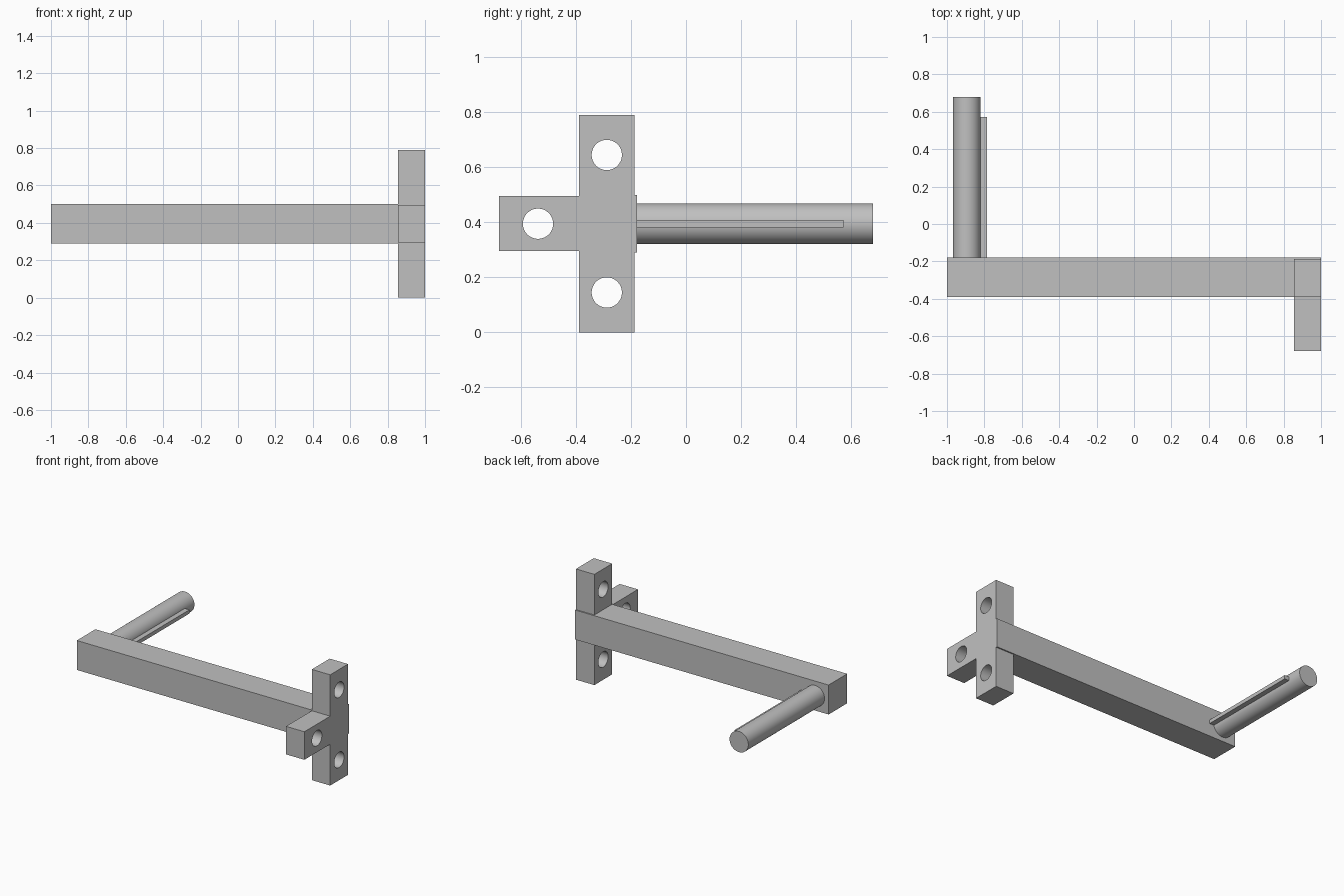
import bpy
import math

cube = bpy.data.objects.get("Cube")
if cube:
    bpy.data.objects.remove(cube, do_unlink=True)

# Single grey metal
GREY = (0.53, 0.53, 0.53, 1.0)
metal = bpy.data.materials.new("grey_metal")
metal.use_nodes = True
metal.diffuse_color = GREY
metal.node_tree.nodes["Principled BSDF"].inputs["Base Color"].default_value = GREY


def finish(name):
    obj = bpy.context.object
    obj.name = name
    obj.data.materials.append(metal)
    return obj


def box(name, low, high):
    center = [(a + b) / 2 for a, b in zip(low, high)]
    bpy.ops.mesh.primitive_cube_add(size=1, location=center)
    obj = finish(name)
    obj.scale = [b - a for a, b in zip(low, high)]
    bpy.ops.object.transform_apply(location=False, rotation=False, scale=True)
    return obj


def cylinder(name, radius, length, center, rotation):
    bpy.ops.mesh.primitive_cylinder_add(
        vertices=64, radius=radius, depth=length, location=center, rotation=rotation)
    return finish(name)


def combine(target, tool, operation):
    mod = target.modifiers.new(tool.name, 'BOOLEAN')
    mod.operation = operation
    mod.solver = 'EXACT'
    mod.object = tool
    bpy.context.view_layer.objects.active = target
    bpy.ops.object.modifier_apply(modifier=mod.name)
    bpy.data.objects.remove(tool, do_unlink=True)


def smooth(obj):
    bpy.ops.object.select_all(action='DESELECT')
    obj.select_set(True)
    bpy.context.view_layer.objects.active = obj
    bpy.ops.object.shade_smooth_by_angle(angle=math.radians(30))


MID_Z = 0.395       # height of the arm's axis
PLATE_X = 0.855     # inner face of the mounting bracket

# Long square arm
arm = box("arm", (-1, -0.389, 0.29), (1, -0.179, 0.5))

# Upright mounting plate with a forward tab
bracket = box("mounting_bracket", (PLATE_X, -0.389, 0), (1, -0.188, 0.79))
tab = box("bracket_tab", (PLATE_X, -0.68, 0.295), (1, -0.35, 0.495))
combine(bracket, tab, 'UNION')

# Bolt holes through the bracket
for y, z in ((-0.288, 0.645), (-0.288, 0.145), (-0.538, MID_Z)):
    hole = cylinder("bolt_hole", 0.055, 0.5, (0.93, y, z), (0, math.pi / 2, 0))
    combine(bracket, hole, 'DIFFERENCE')
smooth(bracket)

# Round shaft pointing back from the far end of the arm
START, END = -0.2, 0.68
shaft = cylinder("shaft", 0.074, END - START,
                 (-0.894, (START + END) / 2, MID_Z), (math.pi / 2, 0, 0))
smooth(shaft)

# Narrow key along the shaft's inner side
box("shaft_key", (-0.86, START, 0.382), (-0.785, 0.573, 0.409))
